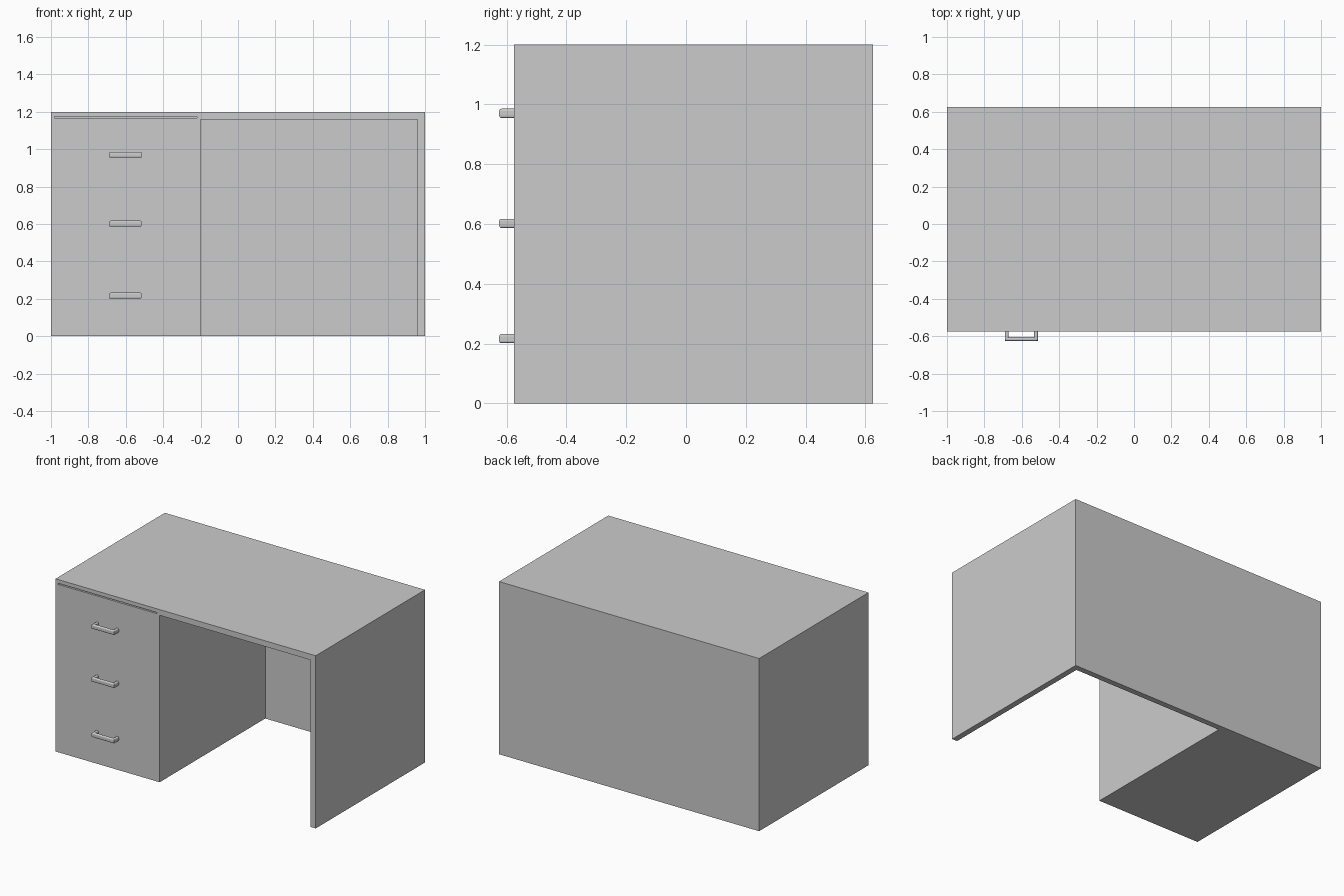
import bpy, bmesh

if "Cube" in bpy.data.objects:
    bpy.data.objects.remove(bpy.data.objects["Cube"])

FRONT, BACK = -0.575, 0.625


def new_object(name, bm):
    bmesh.ops.recalc_face_normals(bm, faces=bm.faces)
    mesh = bpy.data.meshes.new(name)
    bm.to_mesh(mesh)
    bm.free()
    obj = bpy.data.objects.new(name, mesh)
    bpy.context.collection.objects.link(obj)
    return obj


def box(name, x, y, z):
    """Box given by (min, max) ranges on each axis."""
    bm = bmesh.new()
    bmesh.ops.create_cube(bm, size=1)
    for v in bm.verts:
        v.co = [r[0] if c < 0 else r[1] for c, r in zip(v.co, (x, y, z))]
    return new_object(name, bm)


def cut(target, cutter):
    mod = target.modifiers.new("cut", 'BOOLEAN')
    mod.operation = 'DIFFERENCE'
    mod.solver = 'EXACT'
    mod.object = cutter
    bpy.context.view_layer.objects.active = target
    bpy.ops.object.modifier_apply(modifier=mod.name)
    bpy.data.objects.remove(cutter)


# Desk body: one block with the kneehole and the slit above the drawers cut out
desk = box("desk_body", (-1, 1), (FRONT, BACK), (0, 1.2))
cut(desk, box("kneehole_cutter", (-0.2, 0.96), (-0.7, BACK - 0.04), (-0.1, 1.16)))
cut(desk, box("drawer_gap_cutter", (-0.98, -0.22), (-0.7, 0.58), (1.166, 1.174)))


# U-shaped drawer handle with rounded upper and lower edges
def handle(name, z):
    x0, x1, t, h = -0.69, -0.514, 0.02, 0.031
    wall, y0 = FRONT + 0.01, -0.625
    profile = [(x0, wall), (x0, y0), (x1, y0), (x1, wall),
               (x1 - t, wall), (x1 - t, y0 + t), (x0 + t, y0 + t), (x0 + t, wall)]
    bm = bmesh.new()
    face = bm.faces.new([bm.verts.new((x, y, z - h / 2)) for x, y in profile])
    ext = bmesh.ops.extrude_face_region(bm, geom=[face])
    for v in ext["geom"]:
        if isinstance(v, bmesh.types.BMVert):
            v.co.z += h
    rims = [e for e in bm.edges
            if abs(e.verts[0].co.z - e.verts[1].co.z) < 1e-5
            and not all(abs(v.co.y - wall) < 1e-5 for v in e.verts)]
    bmesh.ops.bevel(bm, geom=rims, offset=0.008, segments=3, profile=0.5,
                    affect='EDGES')
    return new_object(name, bm)


for name, z in (("lower_handle", 0.217), ("middle_handle", 0.602), ("upper_handle", 0.97)):
    handle(name, z)
